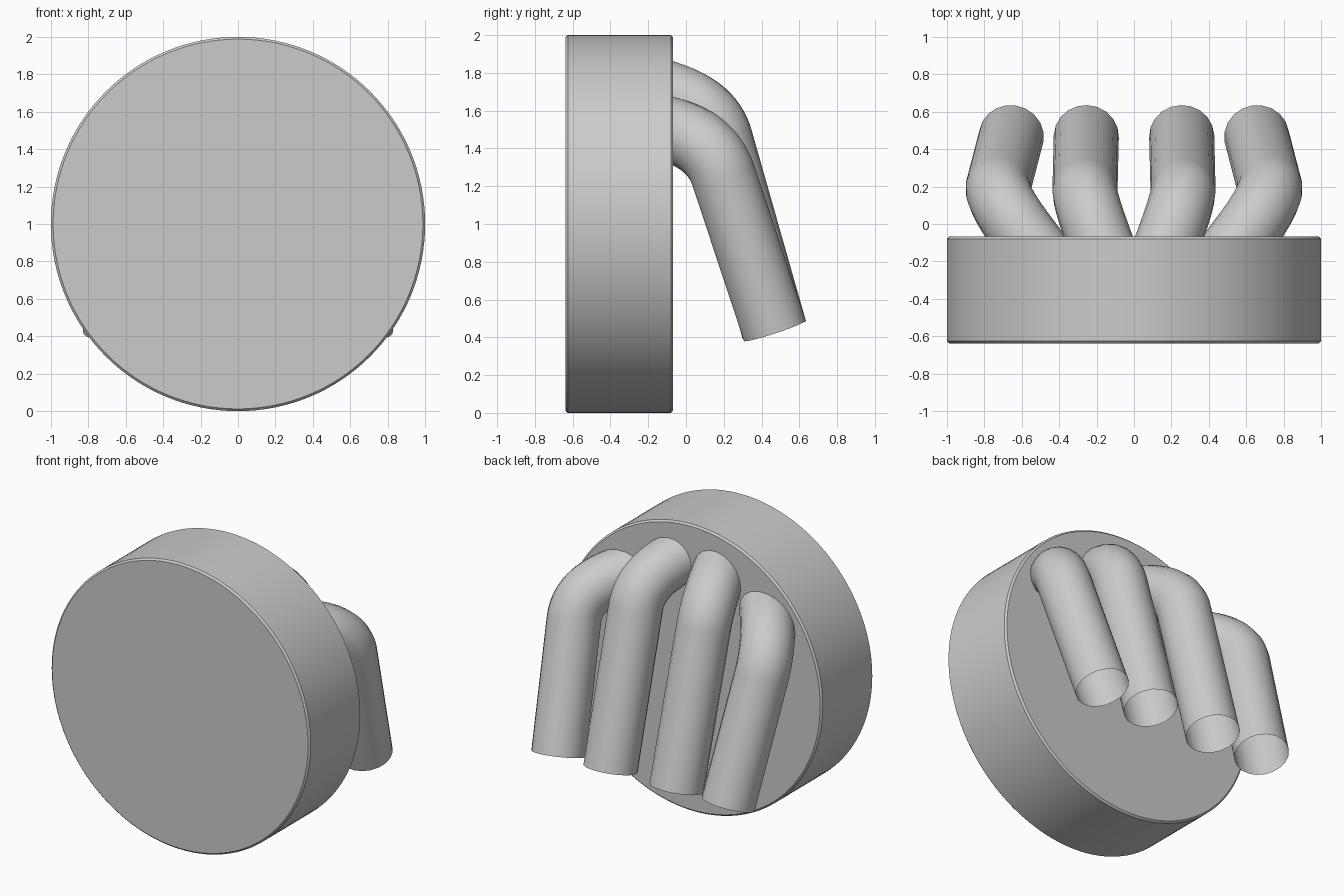
import bpy, math
from mathutils import Vector

if "Cube" in bpy.data.objects:
    bpy.data.objects.remove(bpy.data.objects["Cube"])

R = 0.174  # tube radius


def smooth(ob):
    bpy.ops.object.select_all(action='DESELECT')
    ob.select_set(True)
    bpy.context.view_layer.objects.active = ob
    bpy.ops.object.shade_smooth_by_angle(angle=math.radians(30))


# Thick round disc facing the front, with a fine rim bevel
bpy.ops.mesh.primitive_cylinder_add(vertices=128, radius=1.0, depth=0.57,
                                    location=(0, -0.353, 1), rotation=(math.pi / 2, 0, 0))
disc = bpy.context.object
disc.name = "round_disc"
bev = disc.modifiers.new("rim_bevel", 'BEVEL')
bev.width = 0.012
bev.segments = 1
bev.limit_method = 'ANGLE'
smooth(disc)


# Bent open-ended tube: start, bend corner, bend end, tip
def tube(name, side, pts):
    s, p, b, t = [Vector((x * side, y, z)) for x, y, z in pts]
    path = [s - (p - s).normalized() * 0.15]
    n = 16
    for i in range(n + 1):
        u = i / n
        path.append(s * (1 - u) ** 2 + p * 2 * u * (1 - u) + b * u * u)
    path.append(t)
    cu = bpy.data.curves.new(name, 'CURVE')
    cu.dimensions = '3D'
    cu.bevel_depth = R
    cu.bevel_resolution = 8
    cu.use_fill_caps = False
    sp = cu.splines.new('POLY')
    sp.points.add(len(path) - 1)
    for pt, co in zip(sp.points, path):
        pt.co = (*co, 1)
    ob = bpy.data.objects.new(name, cu)
    bpy.context.collection.objects.link(ob)
    bpy.ops.object.select_all(action='DESELECT')
    ob.select_set(True)
    bpy.context.view_layer.objects.active = ob
    bpy.ops.object.convert(target='MESH')
    smooth(bpy.context.object)


outer = [(0.58, -0.07, 1.495), (0.738, 0.14, 1.435), (0.725, 0.20, 1.25), (0.655, 0.47, 0.435)]
inner = [(0.19, -0.07, 1.68), (0.265, 0.135, 1.61), (0.262, 0.18, 1.45), (0.255, 0.468, 0.437)]

# Two mirrored pairs of tubes on the back
for side, word in ((-1, "left"), (1, "right")):
    tube(f"outer_tube_{word}", side, outer)
    tube(f"inner_tube_{word}", side, inner)
